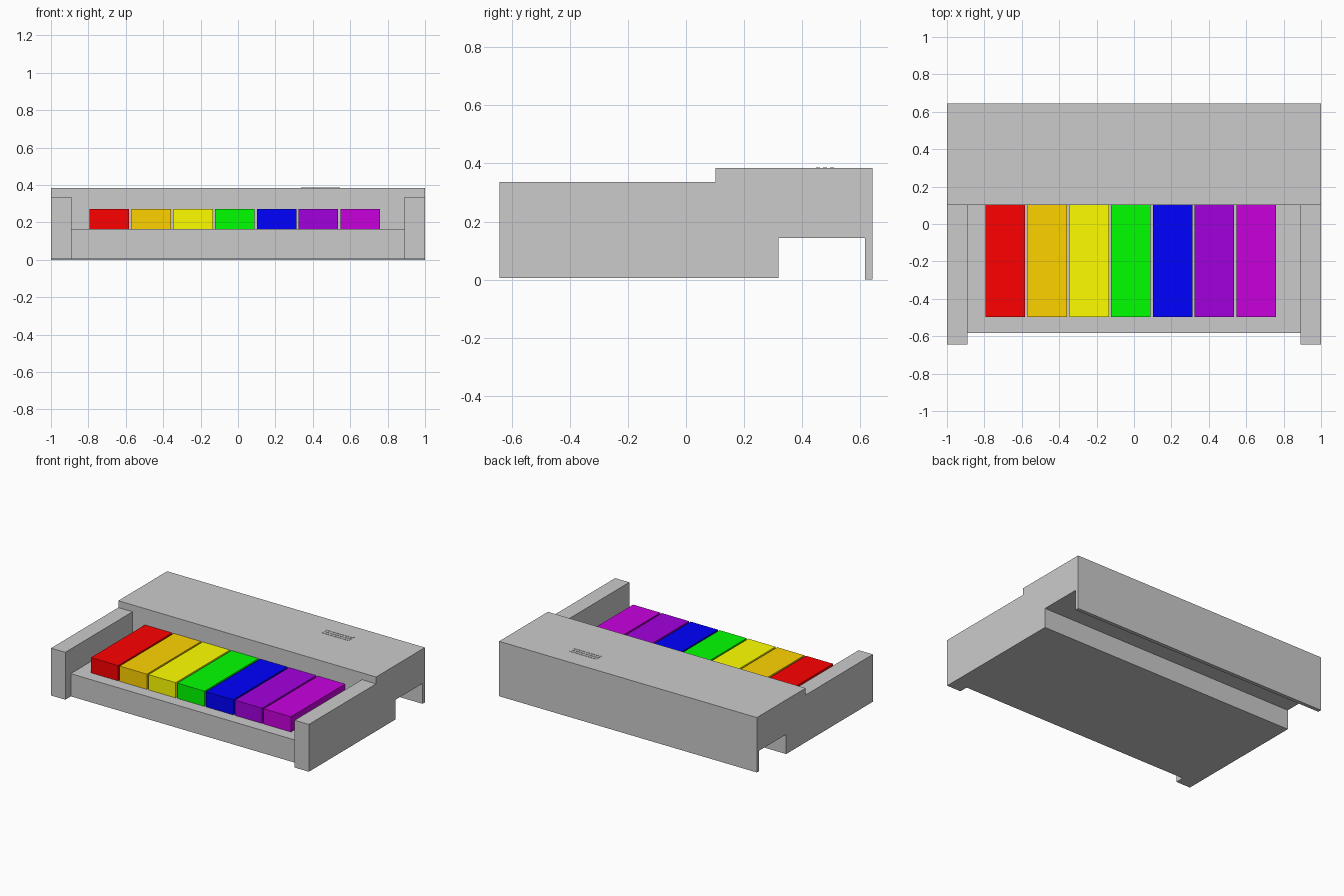
import bpy
import bmesh

if "Cube" in bpy.data.objects:
    bpy.data.objects.remove(bpy.data.objects["Cube"])


def extrude_profile(name, profile, x0, x1, color=None):
    """Extrude a closed (y, z) outline along x from x0 to x1."""
    bm = bmesh.new()
    face = bm.faces.new([bm.verts.new((x0, y, z)) for y, z in profile])
    ext = bmesh.ops.extrude_face_region(bm, geom=[face])
    moved = [g for g in ext["geom"] if isinstance(g, bmesh.types.BMVert)]
    bmesh.ops.translate(bm, vec=(x1 - x0, 0, 0), verts=moved)
    bmesh.ops.recalc_face_normals(bm, faces=bm.faces)
    mesh = bpy.data.meshes.new(name)
    bm.to_mesh(mesh)
    bm.free()
    obj = bpy.data.objects.new(name, mesh)
    bpy.context.collection.objects.link(obj)
    if color:
        mat = bpy.data.materials.new(name + "_color")
        mat.diffuse_color = (*color, 1)
        mat.use_nodes = True
        mat.node_tree.nodes["Principled BSDF"].inputs["Base Color"].default_value = mat.diffuse_color
        mesh.materials.append(mat)
    return obj


def box(name, x0, x1, y0, y1, z0, z1, color=None):
    return extrude_profile(name, [(y0, z0), (y1, z0), (y1, z1), (y0, z1)], x0, x1, color)


# Rear housing with the open channel underneath and thin back lip
extrude_profile("rear_housing", [
    (0.102, 0.005), (0.318, 0.005), (0.318, 0.143), (0.617, 0.143),
    (0.617, 0.0), (0.643, 0.0), (0.643, 0.385), (0.102, 0.385)], -1, 1)

# Key bed and the two side cheeks
box("key_bed", -0.89, 0.89, -0.582, 0.102, 0.005, 0.164)
for side, x0 in (("left", -1.0), ("right", 0.89)):
    box(side + "_cheek", x0, x0 + 0.11, -0.643, 0.102, 0.005, 0.337)

# Seven rainbow keys
KEYS = {
    "red": (1, 0, 0), "orange": (1, 0.65, 0), "yellow": (1, 1, 0),
    "green": (0, 1, 0), "blue": (0, 0, 1),
    "indigo": (0.36, 0, 0.72), "violet": (0.58, 0, 0.73),
}
for i, (name, color) in enumerate(KEYS.items()):
    x0 = -0.793 + i * 0.2235
    box(name + "_key", x0, x0 + 0.211, -0.498, 0.102, 0.164, 0.271, color)

# Speaker slats on the rear housing
for i in range(3):
    y = 0.455 + i * 0.024
    box(f"speaker_slat_{i + 1}", 0.337, 0.545, y - 0.007, y + 0.007, 0.38, 0.387)
